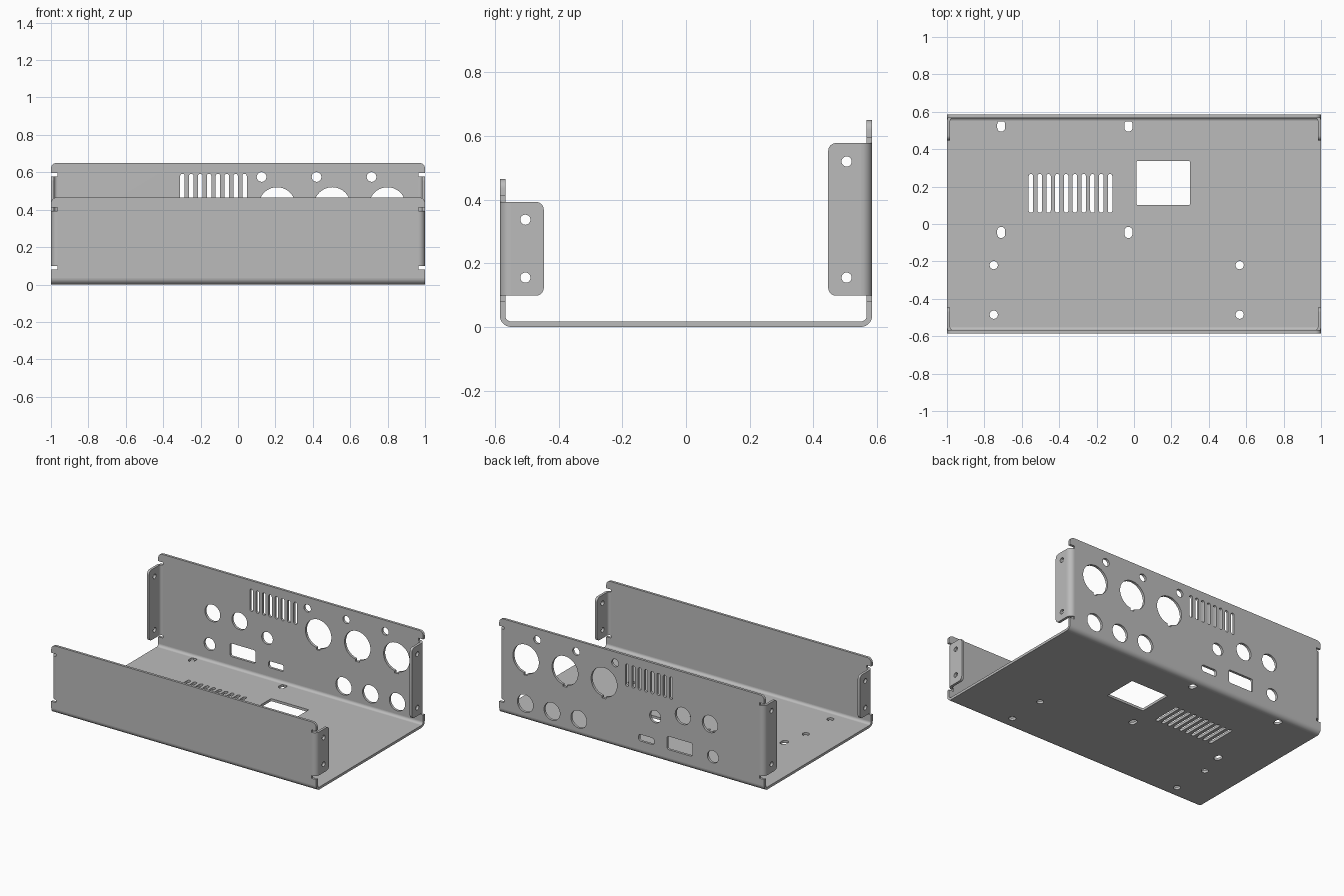
import bpy, bmesh
from math import sin, cos, pi, radians
from mathutils import Matrix, Vector

cube = bpy.data.objects.get("Cube")
if cube:
    bpy.data.objects.remove(cube, do_unlink=True)

steel = bpy.data.materials.new("grey steel")
steel.use_nodes = True
GREY = (0.5, 0.5, 0.5, 1)
steel.diffuse_color = GREY
steel.node_tree.nodes["Principled BSDF"].inputs["Base Color"].default_value = GREY

T = 0.017      # sheet thickness
R = 0.035      # outer bend radius
HY = 0.585     # half depth
FLANGE_Z = 0.098
X, Y, Z = Vector((1, 0, 0)), Vector((0, 1, 0)), Vector((0, 0, 1))


def plate(name, loops, u, v, w, origin, depth):
    """Cut a sheet from closed 2D loops (first is the outline, others holes)."""
    curve = bpy.data.curves.new(name, 'CURVE')
    curve.dimensions = '2D'
    curve.fill_mode = 'BOTH'
    curve.extrude = depth / 2
    for loop in loops:
        spline = curve.splines.new('POLY')
        spline.points.add(len(loop) - 1)
        for p, (a, b) in zip(spline.points, loop):
            p.co = (a, b, 0, 1)
        spline.use_cyclic_u = True
    temp = bpy.data.objects.new(name, curve)
    bpy.context.collection.objects.link(temp)
    graph = bpy.context.evaluated_depsgraph_get()
    mesh = bpy.data.meshes.new_from_object(temp.evaluated_get(graph))
    bpy.data.objects.remove(temp, do_unlink=True)
    bpy.data.curves.remove(curve)
    frame = Matrix((u, v, w)).transposed().to_4x4()
    frame.translation = origin + w * depth / 2
    bm = bmesh.new()
    bm.from_mesh(mesh)
    bm.transform(frame)
    bmesh.ops.remove_doubles(bm, verts=bm.verts, dist=1e-5)
    bmesh.ops.recalc_face_normals(bm, faces=bm.faces)
    bm.to_mesh(mesh)
    bm.free()
    mesh.shade_smooth()
    mesh.set_sharp_from_angle(angle=radians(30))
    mesh.materials.clear()
    mesh.materials.append(steel)
    mesh.name = name
    obj = bpy.data.objects.new(name, mesh)
    bpy.context.collection.objects.link(obj)
    return obj


def circle(x, y, r, n=32):
    return [(x + r * cos(2 * pi * i / n), y + r * sin(2 * pi * i / n)) for i in range(n)]


def rounded(x, y, w, h, r, n=6):
    """Rounded rectangle, or a slot when r is half the width."""
    pts = []
    for k, (sx, sy) in enumerate(((1, 1), (-1, 1), (-1, -1), (1, -1))):
        for i in range(n + 1):
            a = (k + i / n) * pi / 2
            p = (x + sx * (w / 2 - r) + r * cos(a), y + sy * (h / 2 - r) + r * sin(a))
            if not pts or (Vector(p) - Vector(pts[-1])).length > 1e-4:
                pts.append(p)
    if (Vector(pts[0]) - Vector(pts[-1])).length < 1e-4:
        pts.pop()
    return pts


def keyed_circle(x, y, r):
    """Round socket hole with a small key notch at the bottom."""
    gap = radians(8)
    arc = [-pi / 2 + gap + (2 * pi - 2 * gap) * i / 40 for i in range(41)]
    pts = [(x + r * cos(a), y + r * sin(a)) for a in arc]
    half = r * sin(gap)
    return pts + [(x - half, y - r - 0.013), (x + half, y - r - 0.013)]


def ring(x, y, sx, sy, n=8):
    """Quarter ring section of a bend, opening toward (sx, sy)."""
    arc = [i * pi / 2 / n for i in range(n + 1)]
    outer = [(x + sx * R * cos(a), y + sy * R * sin(a)) for a in arc]
    inner = [(x + sx * (R - T) * cos(a), y + sy * (R - T) * sin(a)) for a in reversed(arc)]
    return outer + inner


def wall_outline(top, flange_top):
    """Wall with relief cut-outs beside the flanges and rounded top corners."""
    c, edge, gap = 0.03, 1 - R, 0.018
    half = [(1, R), (1, FLANGE_Z - gap), (edge, FLANGE_Z - gap),
            (edge, flange_top + gap), (1, flange_top + gap)]
    half += [(1 - c + c * cos(i * pi / 12), top - c + c * sin(i * pi / 12)) for i in range(7)]
    return half + [(-a, b) for a, b in reversed(half)]


# Floor: vents, window, mounting holes
floor = [[(-1, R - HY), (1, R - HY), (1, HY - R), (-1, HY - R)]]
floor += [rounded(-0.551 + 0.047 * i, 0.164, 0.024, 0.207, 0.0118) for i in range(10)]
floor.append(rounded(0.156, 0.219, 0.285, 0.237, 0.006))
floor += [rounded(x, y, 0.043, 0.06, 0.021) for x in (-0.71, -0.03) for y in (0.524, -0.045)]
floor += [circle(x, y, 0.022) for x in (-0.75, 0.565) for y in (-0.22, -0.485)]
plate("floor", floor, X, Y, Z, Vector((0, 0, 0)), T)

# Back wall cut-outs: vents, sockets, ports
holes = [rounded(-0.297 + 0.0474 * i, 0.516, 0.024, 0.152, 0.0118) for i in range(8)]
for i in range(3):
    holes.append(circle(0.126 + 0.294 * i, 0.575, 0.026))
    holes.append(keyed_circle(0.209 + 0.295 * i, 0.422, 0.098))
    holes.append(circle(0.4 + 0.202 * i, 0.117, 0.06))
holes += [circle(-0.59, 0.35, 0.058), circle(-0.386, 0.35, 0.058),
          circle(-0.177, 0.29, 0.042), circle(-0.612, 0.132, 0.042),
          rounded(-0.362, 0.137, 0.19, 0.09, 0.012),
          rounded(-0.11, 0.116, 0.115, 0.045, 0.014)]

# Walls, bottom bends and side flanges
for label, sy, top, flange_top, cuts, bolt_z in (
        ("front", -1, 0.465, 0.393, [], (0.155, 0.337)),
        ("back", 1, 0.65, 0.578, holes, (0.155, 0.52))):
    plate(label + "_wall", [wall_outline(top, flange_top)] + cuts,
          X, Z, -Y * sy, Vector((0, sy * HY, 0)), T)
    plate(label + "_bottom_bend", [ring(sy * (HY - R), R, sy, -1)],
          Y, Z, X, Vector((-1, 0, 0)), 2)
    height = flange_top - FLANGE_Z
    for side, sx in (("left", 1), ("right", -1)):
        plate(f"{label}_{side}_flange_bend", [ring(sx * (1 - R), sy * (HY - R), sx, sy)],
              X, Y, Z, Vector((0, 0, FLANGE_Z)), height)
        # flange: square at the bend, rounded at the free edge
        y0, y1, c = HY - R, 0.447, 0.025
        arc = [i * pi / 12 for i in range(7)]
        edge = [(y1 + c - c * sin(a), FLANGE_Z + c - c * cos(a)) for a in arc]
        edge += [(y1 + c - c * cos(a), flange_top - c + c * sin(a)) for a in arc]
        outline = [(y0, FLANGE_Z)] + edge + [(y0, flange_top)]
        loops = [outline] + [circle(0.505, z, 0.016, 20) for z in bolt_z]
        loops = [[(sy * a, b) for a, b in loop] for loop in loops]
        plate(f"{label}_{side}_flange", loops, Y, Z, -X * sx, Vector((sx, 0, 0)), T)
